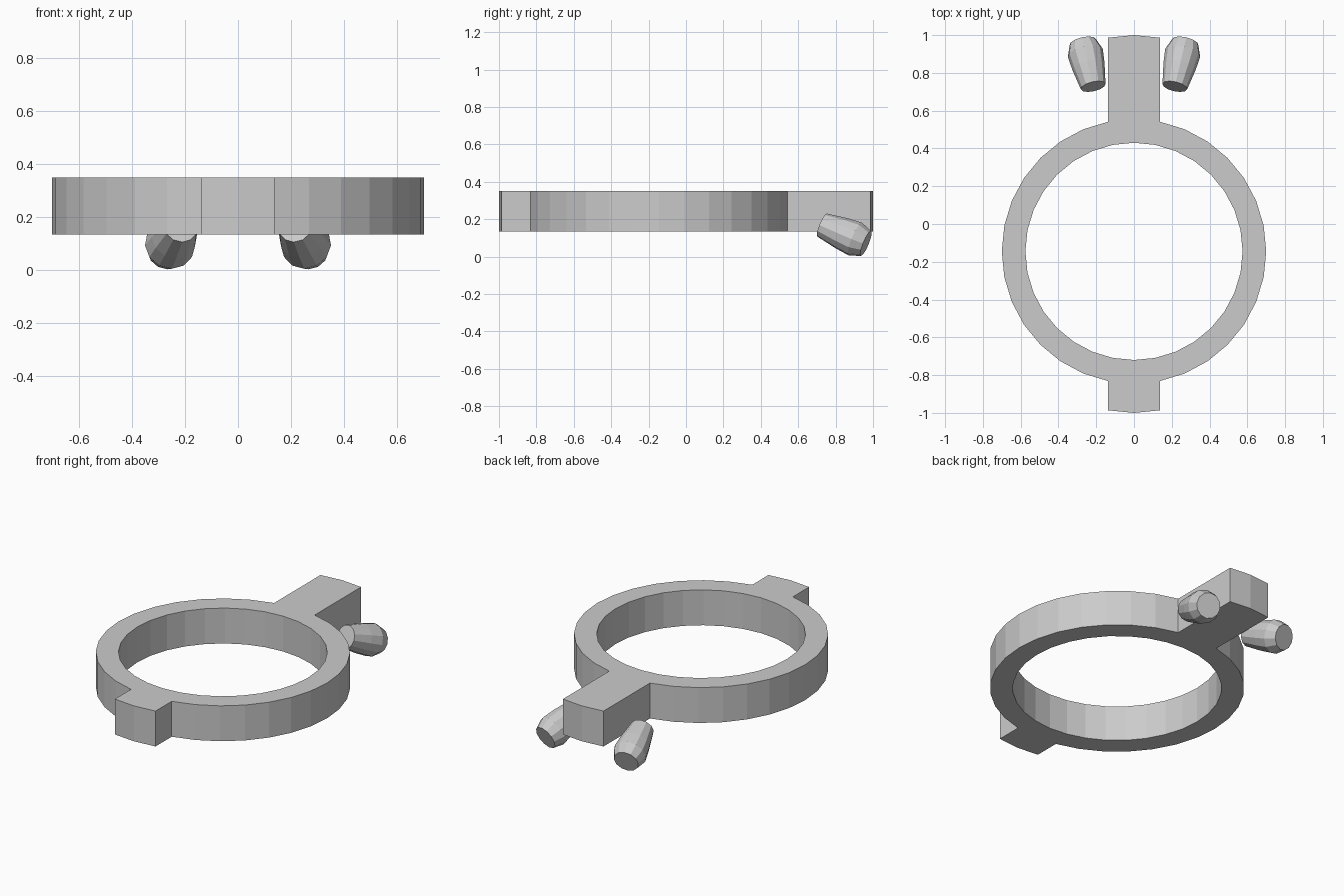
import bpy, bmesh, math
from mathutils import Vector

if "Cube" in bpy.data.objects:
    bpy.data.objects.remove(bpy.data.objects["Cube"])

SIDES = 32
CENTRE_Y = -0.145
Z0, Z1 = 0.135, 0.35


def finish(bm, name):
    bmesh.ops.recalc_face_normals(bm, faces=bm.faces[:])
    mesh = bpy.data.meshes.new(name)
    bm.to_mesh(mesh)
    bm.free()
    obj = bpy.data.objects.new(name, mesh)
    bpy.context.collection.objects.link(obj)
    return obj


def bridge(bm, a, b):
    n = len(a)
    return [bm.faces.new((a[i], a[(i + 1) % n], b[(i + 1) % n], b[i])) for i in range(n)]


# Flat ring with a long rear tab and a short front tab
bm = bmesh.new()
loops = []
for r, z in ((0.70, Z0), (0.70, Z1), (0.575, Z1), (0.575, Z0)):
    loops.append([bm.verts.new((r * math.sin(math.tau * i / SIDES),
                                CENTRE_Y + r * math.cos(math.tau * i / SIDES), z))
                  for i in range(SIDES)])
walls = [bridge(bm, loops[k], loops[(k + 1) % 4]) for k in range(4)]
outer = walls[0]
bmesh.ops.recalc_face_normals(bm, faces=bm.faces[:])
half = SIDES // 2
for pair, dist in (((outer[-1], outer[0]), 0.445),
                   ((outer[half - 1], outer[half]), -0.155)):
    out = bmesh.ops.extrude_face_region(bm, geom=list(pair))
    moved = [g for g in out["geom"] if isinstance(g, bmesh.types.BMVert)]
    bmesh.ops.translate(bm, verts=moved, vec=(0, dist, 0))
finish(bm, "ring_with_tabs")


# Tapered pegs, tilted down and outward beside the rear tab
def peg(side, name):
    start = Vector((side * 0.216, 0.728, 0.168))
    end = Vector((side * 0.271, 0.962, 0.070))
    axis = (end - start).normalized()
    u = axis.cross(Vector((0, 0, 1))).normalized()
    v = axis.cross(u)
    bm = bmesh.new()
    rings = []
    for t, r in ((0, 0.067), (0.45, 0.087), (0.76, 0.095), (1, 0.072)):
        c = start.lerp(end, t)
        rings.append([bm.verts.new(c + r * (u * math.cos(a) + v * math.sin(a)))
                      for a in (math.tau * i / 12 for i in range(12))])
    for a, b in zip(rings, rings[1:]):
        bridge(bm, a, b)
    bm.faces.new(rings[0])
    bm.faces.new(rings[-1])
    finish(bm, name)


peg(-1, "left_peg")
peg(1, "right_peg")
